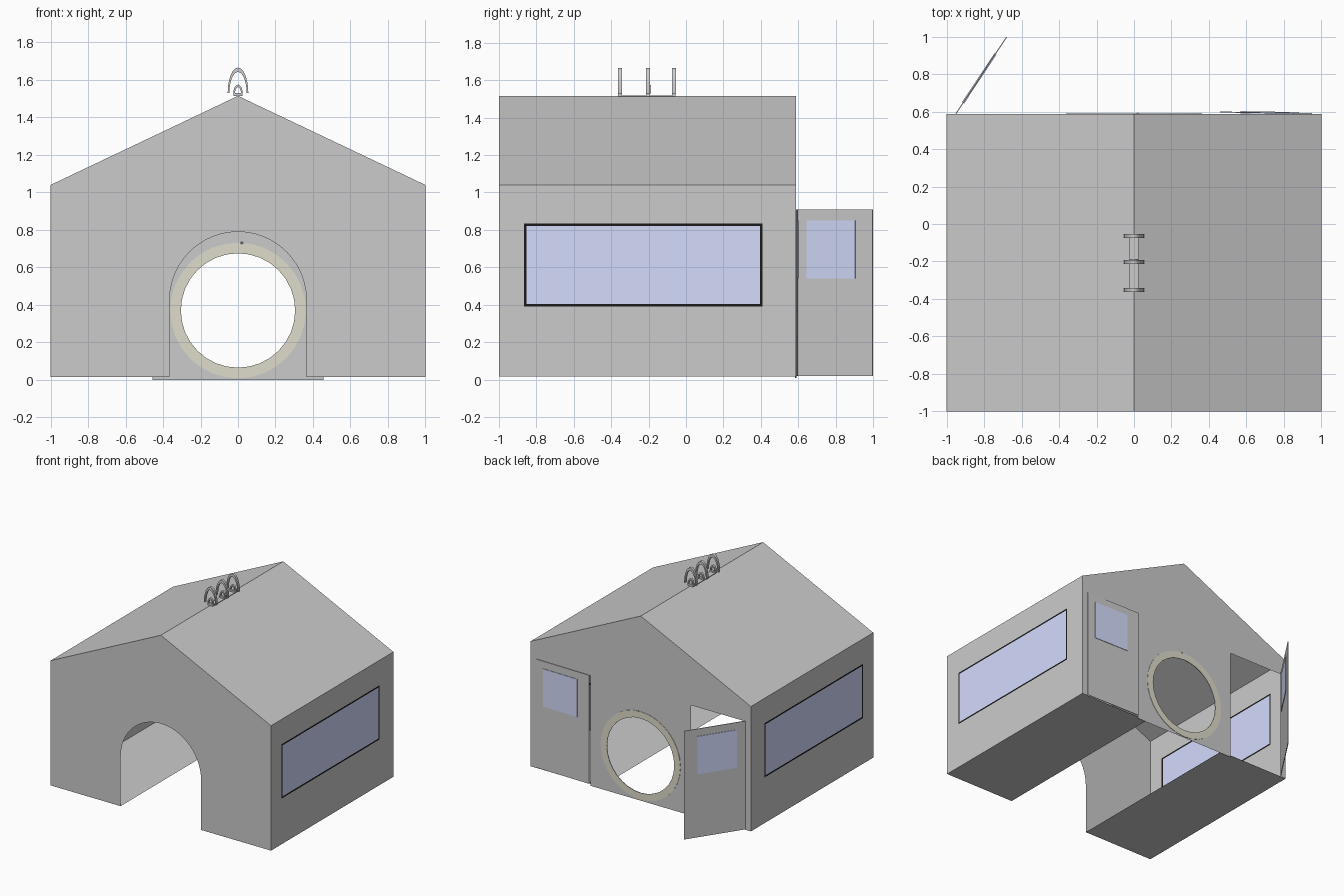
import bpy, bmesh, math
from mathutils import Vector

if "Cube" in bpy.data.objects:
    bpy.data.objects.remove(bpy.data.objects["Cube"])

FRONT, BACK, EAVE, RIDGE, BASE = -1.0, 0.587, 1.04, 1.515, 0.015


def material(name, color):
    m = bpy.data.materials.new(name)
    m.diffuse_color = color
    m.use_nodes = True
    m.node_tree.nodes["Principled BSDF"].inputs["Base Color"].default_value = m.diffuse_color
    return m


GLASS = material("blue_glass", (0.66, 0.71, 0.98, 1))
BLACK = material("black_trim", (0.01, 0.01, 0.01, 1))
TAN = material("tan_trim", (0.74, 0.72, 0.60, 1))


def panel(name, loops, place, normal, thick=0, mat=None):
    """Flat sheet from an outline plus optional hole outlines; place maps (u, v) to 3D."""
    bm = bmesh.new()
    for loop in loops:
        vs = [bm.verts.new(place(u, v)) for u, v in loop]
        for a, b in zip(vs, vs[1:] + vs[:1]):
            bm.edges.new((a, b))
    bmesh.ops.triangle_fill(bm, use_beauty=True, edges=bm.edges[:], normal=Vector(normal))
    bmesh.ops.dissolve_limit(bm, angle_limit=0.01, verts=[], edges=bm.edges[:])
    for f in bm.faces:
        if f.normal.dot(Vector(normal)) < 0:
            f.normal_flip()
    me = bpy.data.meshes.new(name)
    bm.to_mesh(me)
    bm.free()
    ob = bpy.data.objects.new(name, me)
    bpy.context.collection.objects.link(ob)
    if mat:
        me.materials.append(mat)
    if thick:
        mod = ob.modifiers.new("thickness", 'SOLIDIFY')
        mod.thickness, mod.offset = thick, 0
    return ob


def rect(u0, u1, v0, v1):
    return [(u0, v0), (u1, v0), (u1, v1), (u0, v1)]


def arc(cu, cv, ru, rv, a0, a1, n):
    """n segments of an ellipse arc, angles in degrees, both ends included."""
    return [(cu + ru * math.cos(math.radians(a0 + (a1 - a0) * i / n)),
             cv + rv * math.sin(math.radians(a0 + (a1 - a0) * i / n))) for i in range(n + 1)]


def circle(r, n=32):
    return arc(0, 0.37, r, r, 0, 360, n)[:-1]


def at_y(y):
    return lambda u, v: (u, y, v)


# Front wall with arched entrance
gable_top = [(1, BASE), (1, EAVE), (0, RIDGE), (-1, EAVE), (-1, BASE)]
arch = [(-0.365, BASE)] + arc(0, 0.425, 0.365, 0.365, 180, 0, 24) + [(0.365, BASE)]
panel("front_wall", [gable_top + arch], at_y(FRONT), (0, -1, 0))

# Back wall with two door openings and a round opening
half = [(0.455, 0), (0.455, 0.905), (0.95, 0.905), (0.95, BASE), (1, BASE), (1, EAVE)]
outline = half + [(0, RIDGE)] + [(-x, z) for x, z in reversed(half)]
panel("back_wall", [outline, circle(0.305)], at_y(BACK), (0, 1, 0))
panel("round_opening_trim", [circle(0.362), circle(0.306)], at_y(BACK), (0, 1, 0), 0.006, TAN)

# Small peg above the round opening
bpy.ops.mesh.primitive_uv_sphere_add(segments=8, ring_count=6, radius=0.007,
                                     location=(0.02, BACK, 0.73))
bpy.context.object.name = "trim_peg"

# Side walls, windows, floor strips and roof slopes
window, pane = rect(-0.867, 0.408, 0.39, 0.835), rect(-0.854, 0.395, 0.403, 0.822)
for s, side in ((-1, "left"), (1, "right")):
    wall = lambda u, v, s=s: (s, u, v)
    panel(side + "_wall", [rect(FRONT, BACK, BASE, EAVE), window], wall, (s, 0, 0))
    panel(side + "_window_frame", [window, pane], wall, (s, 0, 0), 0, BLACK)
    panel(side + "_window_pane", [pane], wall, (s, 0, 0), 0, GLASS)
    panel(side + "_floor", [rect(0.365, 1, FRONT, BACK)],
          lambda u, v, s=s: (s * u, v, BASE), (0, 0, -1))
    panel(side + "_roof", [rect(0, 1, FRONT, BACK)],
          lambda u, v, s=s: (s * u, v, RIDGE + (EAVE - RIDGE) * u), (s * 0.43, 0, 0.9))


# Back doors, built from the hinge and swung open
def door(name, hinge_x, angle):
    parts = [panel(name, [rect(0, 0.49, 0.02, 0.91)], at_y(0), (0, -1, 0), 0.005),
             panel(name + "_window", [rect(0.07, 0.382, 0.54, 0.85)], at_y(0),
                   (0, -1, 0), 0.013, GLASS)]
    for p in parts:
        p.location = (hinge_x, BACK + 0.002, 0)
        p.rotation_euler.z = math.radians(angle)


door("open_back_door", -0.95, 56.5)
door("closed_back_door", 0.95, 179)

# Ridge plate with three hoops and small inner hoops
panel("ridge_plate", [rect(-0.025, 0.025, -0.36, -0.055)], lambda u, v: (u, v, 1.516),
      (0, 0, 1), 0.004)


def hoop(name, y, z, w, h, iw, ih, depth):
    loop = arc(0, z, w, h, 0, 180, 20) + arc(0, z, iw, ih, 180, 0, 20)
    panel(name, [loop], at_y(y), (0, -1, 0), depth)


for i, y in enumerate((-0.353, -0.203, -0.065), 1):
    hoop(f"ridge_hoop_{i}", y, 1.53, 0.055, 0.136, 0.046, 0.112, 0.022)
    hoop(f"inner_hoop_{i}", y + (0.008 if i == 2 else 0), 1.528, 0.025, 0.047, 0.016, 0.034, 0.018)
    panel(f"hoop_base_{i}", [rect(-0.025, 0.025, 1.514, 1.53)], at_y(y), (0, -1, 0), 0.02)
